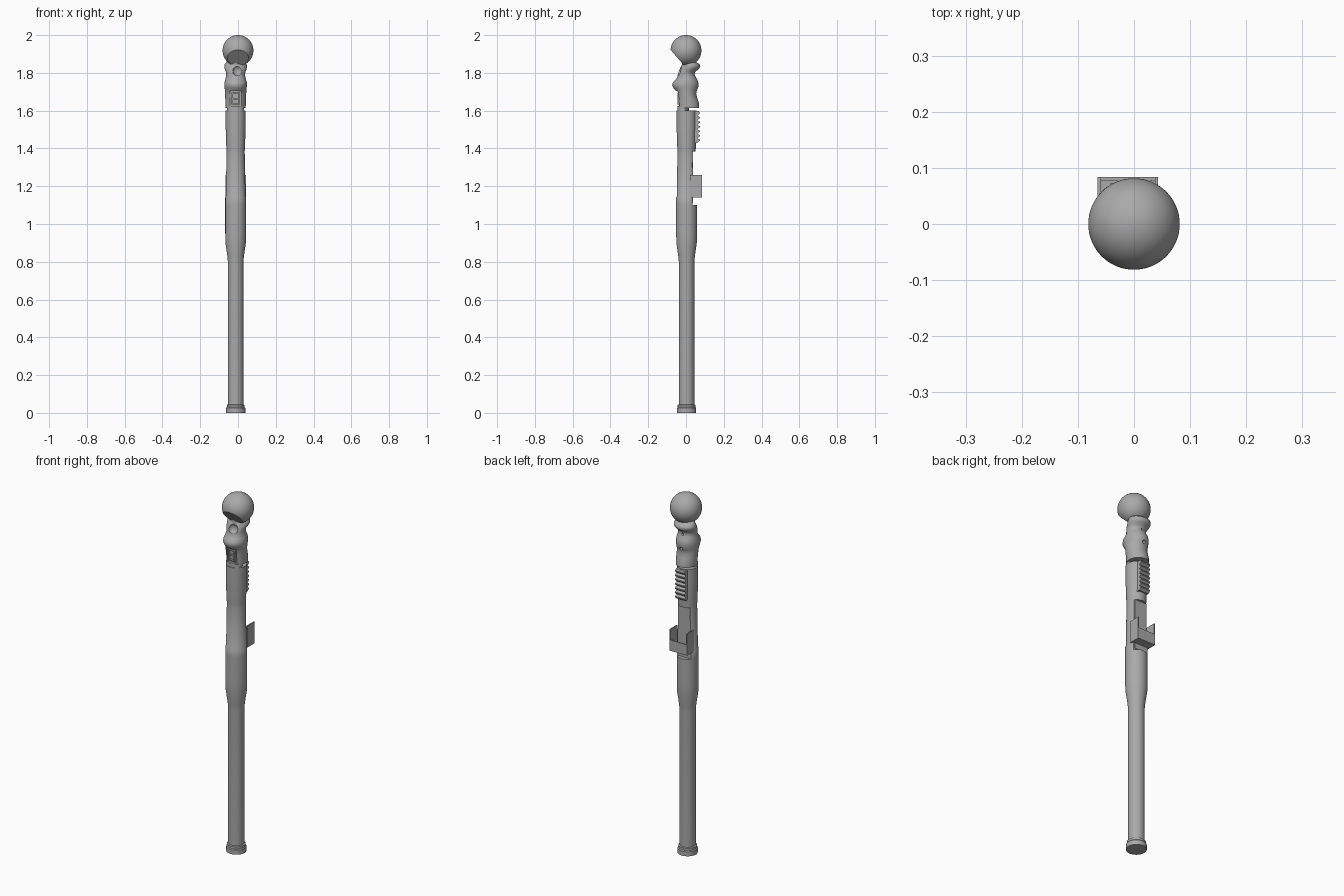
import bpy, bmesh
from math import sin, cos, pi, radians
from mathutils import Vector, Matrix

cube = bpy.data.objects.get("Cube")
if cube:
    bpy.data.objects.remove(cube, do_unlink=True)

AXIS_X, AXIS_Y = -0.0125, 0.003   # centre line of the shaft

grey = bpy.data.materials.new("plain grey")
grey.use_nodes = True
grey.diffuse_color = (0.4, 0.4, 0.4, 1)
grey.node_tree.nodes["Principled BSDF"].inputs["Base Color"].default_value = (0.4, 0.4, 0.4, 1)


def finish(name, bm, smooth=None):
    bmesh.ops.recalc_face_normals(bm, faces=bm.faces)
    mesh = bpy.data.meshes.new(name)
    bm.to_mesh(mesh)
    bm.free()
    mesh.materials.append(grey)
    obj = bpy.data.objects.new(name, mesh)
    bpy.context.collection.objects.link(obj)
    if smooth:
        bpy.ops.object.select_all(action='DESELECT')
        obj.select_set(True)
        bpy.context.view_layer.objects.active = obj
        bpy.ops.object.shade_smooth_by_angle(angle=radians(smooth))
    return obj


def loft(name, rings, sides=48, smooth=35):
    """Skin rings of (z, front y, back y, half width, flat back limit)."""
    bm = bmesh.new()
    loops = []
    for z, front, back, half, flat in rings:
        mid, deep = (front + back) / 2, (back - front) / 2
        loops.append([bm.verts.new((AXIS_X + half * sin(2 * pi * i / sides),
                                    min(mid + deep * cos(2 * pi * i / sides), flat), z))
                      for i in range(sides)])
    for a, b in zip(loops, loops[1:]):
        for i in range(sides):
            j = (i + 1) % sides
            bm.faces.new((a[i], a[j], b[j], b[i]))
    bm.faces.new(loops[0])
    bm.faces.new(loops[-1])
    return finish(name, bm, smooth)


def round_rings(profile):
    return [(z, AXIS_Y - r, AXIS_Y + r, r, flat) for z, r, flat in profile]


def box(name, x, y, z):
    bm = bmesh.new()
    size = (x[1] - x[0], y[1] - y[0], z[1] - z[0])
    mid = Vector((x[0] + x[1], y[0] + y[1], z[0] + z[1])) / 2
    bmesh.ops.create_cube(bm, size=1, matrix=Matrix.Translation(mid) @ Matrix.Diagonal((*size, 1)))
    return finish(name, bm)


def ball(name, centre, size, smooth=40):
    bm = bmesh.new()
    bmesh.ops.create_uvsphere(bm, u_segments=48, v_segments=32, radius=1,
                              matrix=Matrix.Translation(centre) @ Matrix.Diagonal((*size, 1)))
    return finish(name, bm, smooth)


def cut(target, cutter):
    mod = target.modifiers.new("cut", 'BOOLEAN')
    mod.operation, mod.solver, mod.object = 'DIFFERENCE', 'EXACT', cutter
    cutter.hide_render = True
    cutter.hide_viewport = True


# Shaft, with a flat recess in the back for the holder
R, FLAT = 1.0, 0.035
loft("shaft", round_rings([
    (0.03, 0.041, R), (0.80, 0.041, R), (0.83, 0.044, R), (0.90, 0.054, R), (0.95, 0.055, R),
    (1.10, 0.055, R), (1.10, 0.055, FLAT), (1.14, 0.055, FLAT), (1.145, 0.052, FLAT),
    (1.385, 0.048, FLAT), (1.385, 0.048, R), (1.42, 0.05, R), (1.52, 0.053, R), (1.60, 0.053, R)]))

# Foot cap
loft("foot_cap", round_rings([
    (0.0, 0.051, R), (0.025, 0.051, R), (0.03, 0.047, R), (0.042, 0.047, R), (0.045, 0.042, R)]))

# Thin bridge that leaves a slot below the head
loft("slot_bridge", [(1.595, -0.046, 0.015, 0.045, R), (1.62, -0.046, 0.015, 0.045, R)])

# Carved head with swellings
head = loft("head", [
    (1.615, -0.046, 0.070, 0.053, R), (1.64, -0.046, 0.069, 0.054, R),
    (1.665, -0.047, 0.060, 0.055, R), (1.69, -0.048, 0.054, 0.056, R),
    (1.705, -0.054, 0.057, 0.057, R), (1.72, -0.066, 0.064, 0.058, R),
    (1.735, -0.073, 0.066, 0.060, R), (1.75, -0.069, 0.065, 0.059, R),
    (1.765, -0.054, 0.060, 0.055, R), (1.78, -0.045, 0.050, 0.051, R),
    (1.795, -0.044, 0.046, 0.050, R), (1.807, -0.041, 0.050, 0.052, R),
    (1.818, -0.036, 0.066, 0.057, R), (1.832, -0.028, 0.076, 0.060, R),
    (1.845, -0.020, 0.073, 0.059, R), (1.853, -0.014, 0.060, 0.052, R),
    (1.87, -0.020, 0.040, 0.045, R)], smooth=60)

# Oval hollow and framed window in the front, two small holes in the back
cut(head, ball("oval_hollow_cutter", (AXIS_X + 0.01, -0.042, 1.813), (0.026, 0.024, 0.028)))
cut(head, box("window_cutter", (-0.042, 0.018), (-0.1, -0.032), (1.625, 1.705)))
for i, z in enumerate((1.79, 1.715)):
    cut(head, ball(f"back_hole_cutter_{i}", (AXIS_X, 0.06, z), (0.008, 0.02, 0.008)))
for i, x in enumerate((-0.034, 0.003)):
    box(f"window_upright_{i}", (x, x + 0.007), (-0.044, -0.028), (1.632, 1.695))
for i, z in enumerate((1.632, 1.66, 1.688)):
    box(f"window_bar_{i}", (-0.034, 0.01), (-0.042, -0.028), (z, z + 0.007))

# Ball knob, sliced obliquely under the front
bm = bmesh.new()
bmesh.ops.create_uvsphere(bm, u_segments=64, v_segments=40, radius=0.0815,
                          matrix=Matrix.Translation((0, 0, 1.9185)))
bmesh.ops.bisect_plane(bm, geom=bm.verts[:] + bm.edges[:] + bm.faces[:],
                       plane_co=(0, -0.08, 1.92), plane_no=(0, -0.075, -0.065), clear_outer=True)
bmesh.ops.holes_fill(bm, edges=[e for e in bm.edges if e.is_boundary], sides=0)
finish("ball_knob", bm, 35)

# Flared neck under the slice
loft("flared_neck", [
    (1.83, -0.026, 0.04, 0.045, R), (1.85, -0.020, 0.04, 0.042, R),
    (1.87, -0.034, 0.03, 0.046, R), (1.89, -0.050, 0.02, 0.052, R)], smooth=60)

# Ribbed grip on the back: saw-tooth profile pushed across the width
TEETH, LOW, HIGH = 7, 1.43, 1.597
step = (HIGH - LOW) / TEETH
profile = [(0.03, LOW)]
for i in range(TEETH):
    z = LOW + i * step
    profile += [(0.060, z), (0.073, z + step * 0.45), (0.073, z + step * 0.7)]
profile += [(0.068, HIGH), (0.03, HIGH)]
bm = bmesh.new()
face = bm.faces.new([bm.verts.new((AXIS_X - 0.029, y, z)) for y, z in profile])
side = bmesh.ops.extrude_face_region(bm, geom=[face])
bmesh.ops.translate(bm, vec=(0.058, 0, 0),
                    verts=[v for v in side["geom"] if isinstance(v, bmesh.types.BMVert)])
finish("ribbed_grip", bm)

# Open holder in the recess: floor, low back wall and two tall sides
LEFT, RIGHT, WALL = 0.043, -0.065, 0.006
box("holder_floor", (RIGHT, LEFT), (0.022, 0.082), (1.14, 1.148))
box("holder_back_wall", (RIGHT, LEFT), (0.077, 0.0835), (1.14, 1.20))
for name, x in (("holder_left_wall", LEFT - WALL), ("holder_right_wall", RIGHT)):
    box(name, (x, x + WALL), (0.022, 0.0835), (1.14, 1.26))
box("holder_plate", (-0.05, 0.025), (0.024, 0.037), (1.11, 1.385))
